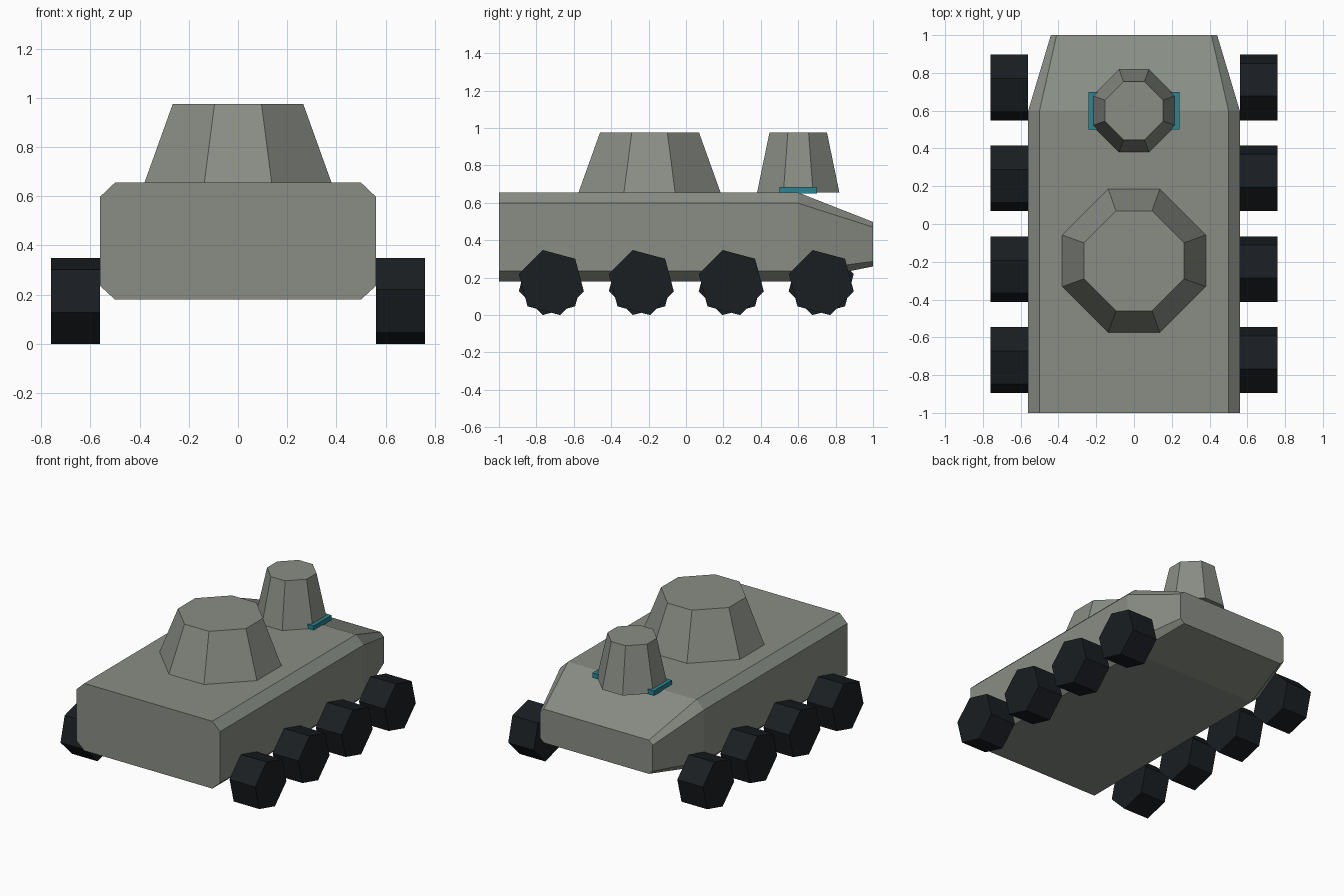
import bpy
from math import cos, sin, radians

if "Cube" in bpy.data.objects:
    bpy.data.objects.remove(bpy.data.objects["Cube"])


def material(name, rgb):
    m = bpy.data.materials.new(name)
    m.diffuse_color = (*rgb, 1)
    m.use_nodes = True
    m.node_tree.nodes["Principled BSDF"].inputs["Base Color"].default_value = m.diffuse_color
    return m


ARMOUR = material("armour_grey", (0.25, 0.27, 0.235))
RUBBER = material("rubber_black", (0.01, 0.013, 0.016))
TEAL = material("teal", (0.025, 0.23, 0.28))


def loft(name, rings, mat):
    """Join equal-sized rings of points with quads and cap both ends."""
    n = len(rings[0])
    verts = [p for ring in rings for p in ring]
    faces = [tuple(range(n))[::-1], tuple(range(len(verts) - n, len(verts)))]
    for r in range(len(rings) - 1):
        for i in range(n):
            j = (i + 1) % n
            faces.append((r * n + i, r * n + j, (r + 1) * n + j, (r + 1) * n + i))
    me = bpy.data.meshes.new(name)
    me.from_pydata(verts, [], faces)
    ob = bpy.data.objects.new(name, me)
    bpy.context.collection.objects.link(ob)
    me.materials.append(mat)
    # consistent outward normals
    import bmesh
    bm = bmesh.new()
    bm.from_mesh(me)
    bmesh.ops.recalc_face_normals(bm, faces=bm.faces)
    bm.to_mesh(me)
    bm.free()
    return ob


def hull_ring(y, side, inner, z0, z1, z2, z3):
    half = [(inner, z0), (side, z1), (side, z2), (inner, z3)]
    return [(x, y, z) for x, z in half] + [(-x, y, z) for x, z in reversed(half)]


def octagon(y, z, half, corner=0.36):
    c = half * corner
    pts = [(c, -half), (half, -c), (half, c), (c, half)]
    pts += [(-a, -b) for a, b in pts]
    return [(px, y + py, z) for px, py in pts]


# Hull: chamfered box with a tapered, sloping end
loft("hull", [
    hull_ring(-1.0, 0.56, 0.50, 0.18, 0.235, 0.598, 0.655),
    hull_ring(0.6, 0.56, 0.50, 0.18, 0.235, 0.598, 0.655),
    hull_ring(1.0, 0.44, 0.41, 0.26, 0.287, 0.47, 0.498),
], ARMOUR)

# Large and small turrets
loft("main_turret", [octagon(-0.195, 0.655, 0.38), octagon(-0.195, 0.975, 0.265)], ARMOUR)
loft("small_turret", [octagon(0.6, 0.655, 0.22), octagon(0.6, 0.975, 0.154)], ARMOUR)

# Bar through the base of the small turret
loft("turret_bar", [[(x, 0.5, z), (x, 0.7, z), (-x, 0.7, z), (-x, 0.5, z)]
                    for x, z in ((0.24, 0.65), (0.24, 0.685))], TEAL)

# Hexagonal wheels, left side turned the opposite way to the right
for side, label in ((1, "right"), (-1, "left")):
    for i in range(4):
        yc = -0.72 + i * 0.481
        angles = [radians(45 + 60 * k) for k in range(6)]
        loft(f"wheel_{label}_{i + 1}", [
            [(side * x, yc + side * 0.18 * cos(a), 0.174 + 0.18 * sin(a)) for a in angles]
            for x in (0.56, 0.76)], RUBBER)
